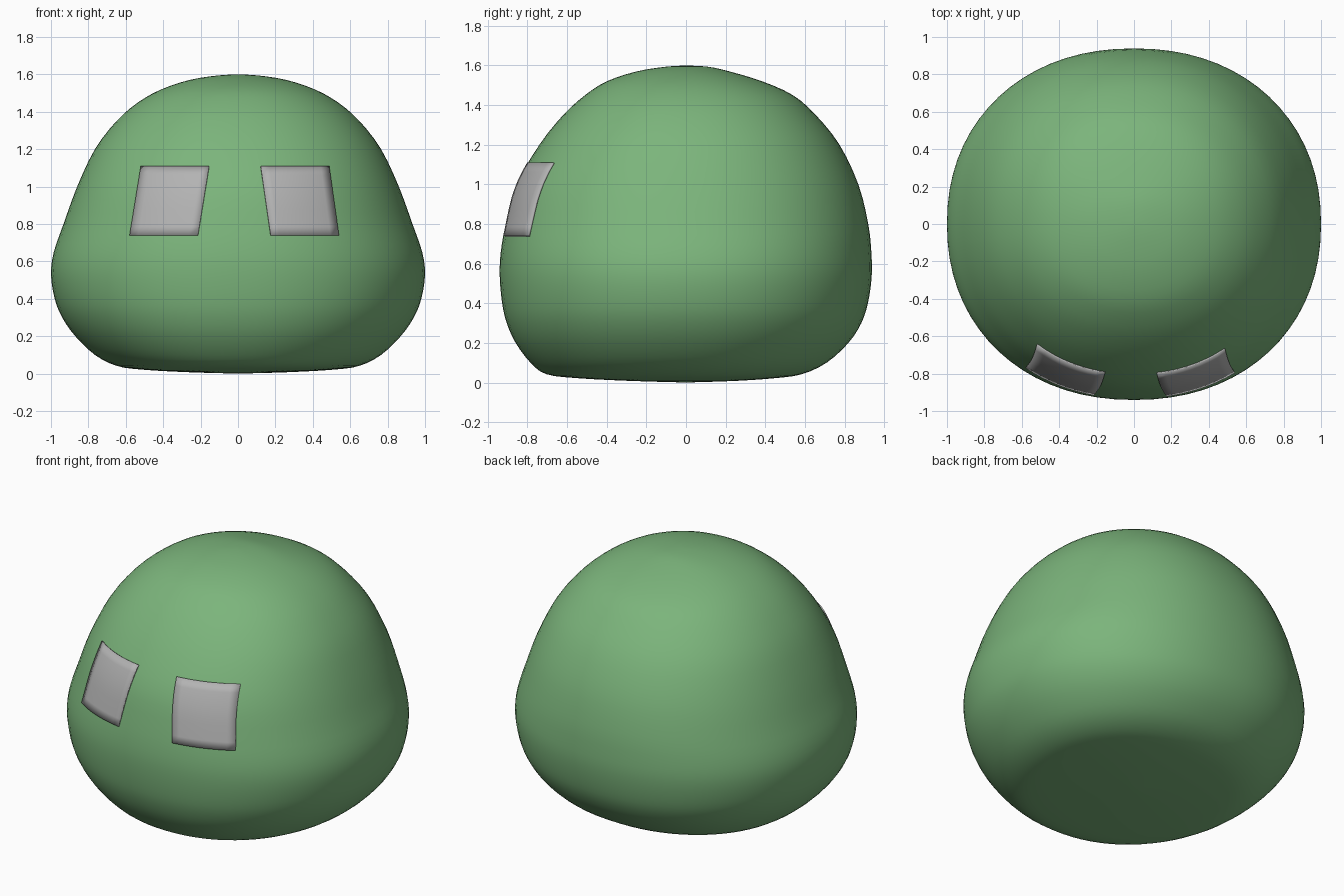
import bpy, bmesh, math

if "Cube" in bpy.data.objects:
    bpy.data.objects.remove(bpy.data.objects["Cube"])

# Profile rows: height, half width, front depth, back depth
ROWS = [
    (0.0, 0.0, 0.0, 0.0), (0.008, 0.28, 0.28, 0.25), (0.022, 0.52, 0.55, 0.45),
    (0.042, 0.65, 0.705, 0.585), (0.1, 0.765, 0.785, 0.71), (0.2, 0.87, 0.86, 0.82),
    (0.3, 0.94, 0.905, 0.885), (0.4, 0.98, 0.928, 0.918), (0.53, 1.0, 0.94, 0.937),
    (0.65, 0.985, 0.936, 0.936), (0.8, 0.933, 0.91, 0.92), (1.0, 0.86, 0.855, 0.87),
    (1.2, 0.765, 0.74, 0.775), (1.35, 0.65, 0.62, 0.655), (1.45, 0.535, 0.51, 0.54),
    (1.52, 0.41, 0.40, 0.385), (1.57, 0.26, 0.25, 0.22), (1.594, 0.11, 0.10, 0.11),
    (1.6, 0.0, 0.0, 0.0),
]
SEGMENTS, STEPS, POWER = 72, 3, 2.15


def smooth_rows():
    """Catmull-Rom through the profile rows."""
    out = []
    n = len(ROWS)
    for i in range(n - 1):
        p = [ROWS[min(max(i + k, 0), n - 1)] for k in (-1, 0, 1, 2)]
        for s in range(STEPS):
            t = s / STEPS
            out.append(tuple(
                0.5 * (2 * b + (c - a) * t + (2 * a - 5 * b + 4 * c - d) * t * t
                       + (3 * b - a - 3 * c + d) * t ** 3)
                for a, b, c, d in zip(*p)))
    return out + [ROWS[-1]]


DENSE = smooth_rows()


def front_y(x, z):
    """Front surface of the body at a given x and z."""
    for a, b in zip(DENSE, DENSE[1:]):
        if a[0] <= z <= b[0]:
            t = (z - a[0]) / (b[0] - a[0])
            w, f = (a[k] + (b[k] - a[k]) * t for k in (1, 2))
            return -f * (1 - abs(x / w) ** POWER) ** (1 / POWER)


def material(name, colour):
    m = bpy.data.materials.new(name)
    m.diffuse_color = (*colour, 1)
    m.use_nodes = True
    m.node_tree.nodes["Principled BSDF"].inputs["Base Color"].default_value = m.diffuse_color
    return m


def finish(bm, name, mat):
    mesh = bpy.data.meshes.new(name)
    bm.to_mesh(mesh)
    bm.free()
    mesh.materials.append(mat)
    for p in mesh.polygons:
        p.use_smooth = True
    obj = bpy.data.objects.new(name, mesh)
    bpy.context.collection.objects.link(obj)
    return obj


def grid_faces(bm, rows):
    for a, b in zip(rows, rows[1:]):
        for i in range(len(a) - 1):
            bm.faces.new((a[i], a[i + 1], b[i + 1], b[i]))


green = material("soft green", (0.2, 0.46, 0.2))
grey = material("light grey", (0.45, 0.45, 0.45))

# Body: rounded dome lofted from the rows
bm = bmesh.new()
rings = []
for z, w, f, b in DENSE:
    ring = []
    for i in range(SEGMENTS + 1):
        a = 2 * math.pi * i / SEGMENTS
        c, s = (math.copysign(abs(v) ** (2 / POWER), v) for v in (math.cos(a), math.sin(a)))
        ring.append(bm.verts.new((w * c, (b if s > 0 else f) * s, z)))
    rings.append(ring)
grid_faces(bm, rings)
bmesh.ops.remove_doubles(bm, verts=bm.verts, dist=0.0005)
bmesh.ops.recalc_face_normals(bm, faces=bm.faces)
finish(bm, "body", green)

# Eyes: slanted plates following the front of the body
for name, top, bottom in (("left_eye", (-0.52, -0.155), (-0.58, -0.215)),
                          ("right_eye", (0.122, 0.488), (0.175, 0.54))):
    bm = bmesh.new()
    rows = []
    for j in range(9):
        v = j / 8
        lo, hi = (bottom[k] + (top[k] - bottom[k]) * v for k in (0, 1))
        z = 0.74 + 0.37 * v
        row = []
        for i in range(9):
            x = lo + (hi - lo) * i / 8
            row.append(bm.verts.new((x, front_y(x, z) - 0.011, z)))
        rows.append(row)
    grid_faces(bm, rows)
    eye = finish(bm, name, grey)
    plate = eye.modifiers.new("thickness", 'SOLIDIFY')
    plate.thickness = 0.009
    plate.offset = -1
    bpy.context.view_layer.objects.active = eye
    eye.select_set(True)
    bpy.ops.object.shade_smooth_by_angle(angle=math.radians(40))
    eye.select_set(False)
